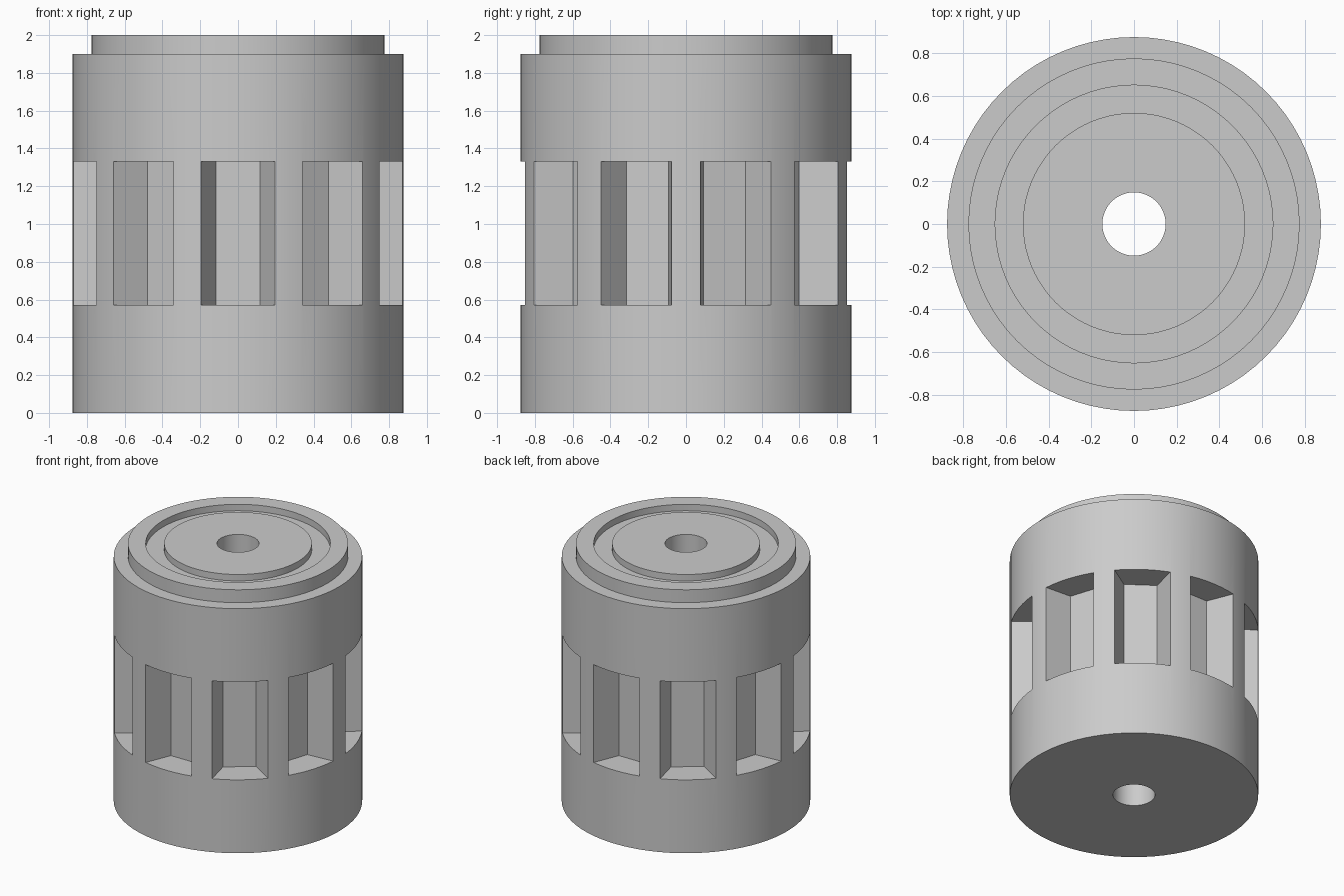
import bpy, bmesh, math
from mathutils import Matrix, Vector

cube = bpy.data.objects.get("Cube")
if cube:
    bpy.data.objects.remove(cube, do_unlink=True)

SEGMENTS = 80
POCKETS = 10
LOW, HIGH = 0.57, 1.33

grey = bpy.data.materials.new("plain grey")
grey.use_nodes = True
grey.diffuse_color = (0.6, 0.6, 0.6, 1)
grey.node_tree.nodes["Principled BSDF"].inputs["Base Color"].default_value = (0.6, 0.6, 0.6, 1)


def make_object(name, bm):
    bmesh.ops.recalc_face_normals(bm, faces=bm.faces)
    mesh = bpy.data.meshes.new(name)
    bm.to_mesh(mesh)
    bm.free()
    mesh.materials.append(grey)
    obj = bpy.data.objects.new(name, mesh)
    bpy.context.collection.objects.link(obj)
    return obj


def lathe(name, profile):
    """Turn a closed (radius, height) profile around z."""
    bm = bmesh.new()
    rings = []
    for i in range(SEGMENTS):
        turn = Matrix.Rotation(math.tau * i / SEGMENTS, 3, 'Z')
        rings.append([bm.verts.new(turn @ Vector((r, 0, z))) for r, z in profile])
    for i, ring in enumerate(rings):
        after = rings[(i + 1) % SEGMENTS]
        for j in range(len(profile)):
            k = (j + 1) % len(profile)
            bm.faces.new((ring[j], after[j], after[k], ring[k]))
    return make_object(name, bm)


# Solid drum with bore, stepped rim and ring groove in the top
body = lathe("drum_body", [
    (0.148, 0), (0.875, 0), (0.875, 1.9), (0.775, 1.9), (0.775, 2),
    (0.65, 2), (0.65, 1.95), (0.52, 1.95), (0.52, 2), (0.148, 2)])

# Tapered flat-floored pockets between the ribs
inner, outer = Vector((0.117, -0.656)), Vector((0.197, -0.853))
beyond = outer + (outer - inner) * 0.5
bm = bmesh.new()
for i in range(POCKETS):
    turn = Matrix.Rotation(math.tau * i / POCKETS, 3, 'Z')
    plan = [(-inner.x, inner.y), (inner.x, inner.y), (beyond.x, beyond.y), (-beyond.x, beyond.y)]
    base = bm.faces.new([bm.verts.new(turn @ Vector((x, y, LOW))) for x, y in plan])
    top = bmesh.ops.extrude_face_region(bm, geom=[base])["geom"]
    bmesh.ops.translate(bm, vec=(0, 0, HIGH - LOW),
                        verts=[v for v in top if isinstance(v, bmesh.types.BMVert)])
cutter = make_object("pocket_cutter", bm)
cutter.hide_render = True

cut = body.modifiers.new("pockets", 'BOOLEAN')
cut.operation = 'DIFFERENCE'
cut.solver = 'EXACT'
cut.object = cutter

bpy.ops.object.select_all(action='DESELECT')
body.select_set(True)
bpy.context.view_layer.objects.active = body
bpy.ops.object.modifier_apply(modifier=cut.name)
bpy.data.objects.remove(cutter, do_unlink=True)
bpy.ops.object.shade_smooth_by_angle(angle=math.radians(20))
